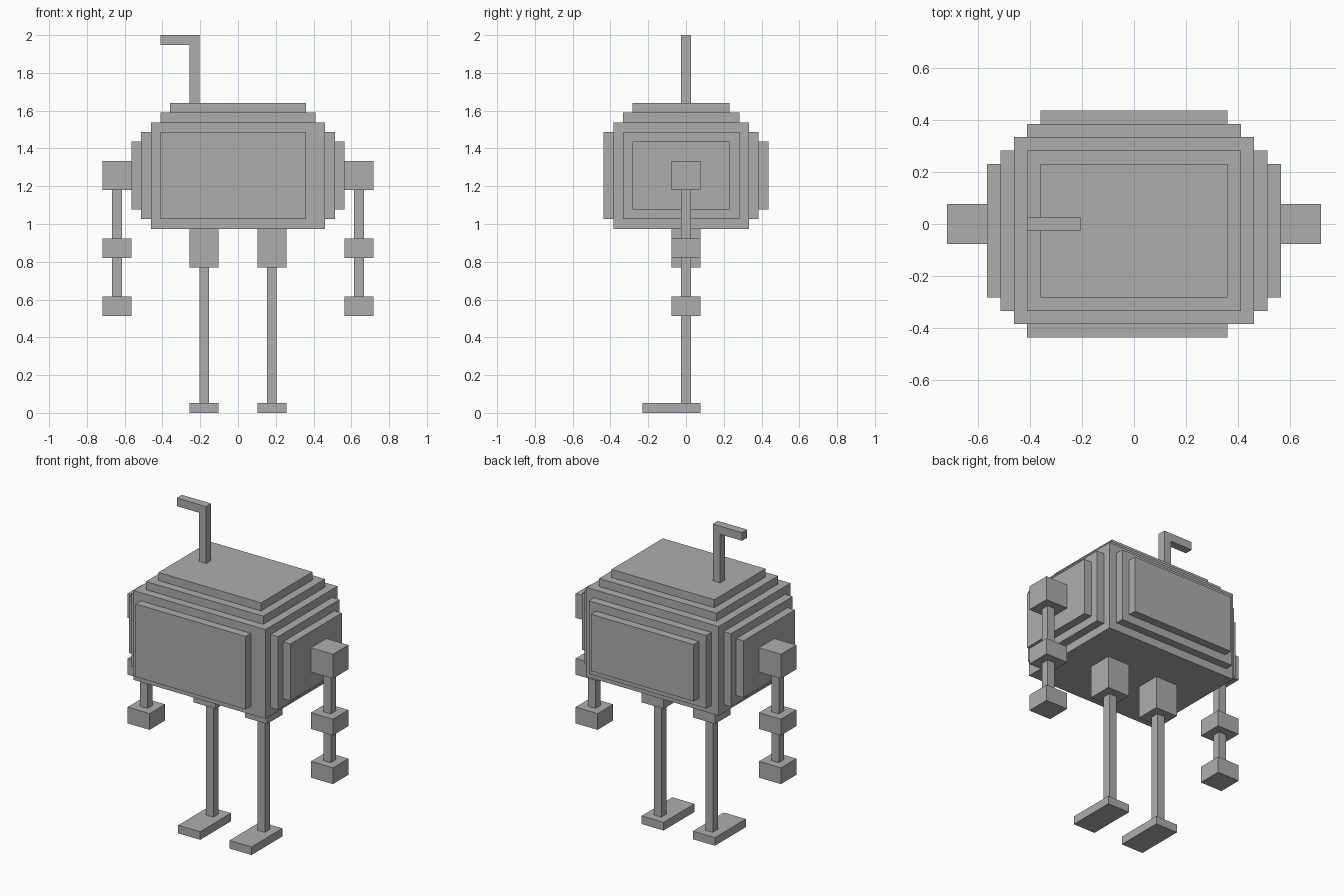
import bpy
from mathutils import Matrix, Vector

cube = bpy.data.objects.get("Cube")
if cube:
    bpy.data.objects.remove(cube, do_unlink=True)

import bmesh

U = 2 / 39  # one block of the grid the model is laid out on

grey = bpy.data.materials.new("plain_grey")
grey.use_nodes = True
colour = (0.42, 0.42, 0.42, 1)
grey.diffuse_color = colour
grey.node_tree.nodes["Principled BSDF"].inputs["Base Color"].default_value = colour


def box(name, x, y, z):
    """Box spanning the given (low, high) ranges, in blocks."""
    lo, hi = (Vector(c) * U for c in zip(x, y, z))
    bm = bmesh.new()
    bmesh.ops.create_cube(bm, size=1, matrix=Matrix.Diagonal((*(hi - lo), 1)))
    mesh = bpy.data.meshes.new(name)
    bm.to_mesh(mesh)
    bm.free()
    mesh.materials.append(grey)
    obj = bpy.data.objects.new(name, mesh)
    obj.location = (lo + hi) / 2
    bpy.context.collection.objects.link(obj)


def pair(name, x, y, z):
    """Left box and its mirrored right twin."""
    box("left_" + name, x, y, z)
    box("right_" + name, (-x[1], -x[0]), y, z)


THICK = (-1.5, 1.5)
THIN = (-0.5, 0.5)

# Body with stepped layers on the top, sides and back
box("body", (-9, 9), (-7.5, 6.5), (19, 30))
for i in range(2):
    depth = (i - 6.5, 5.5 - i)
    height = (20 + i, 29 - i)
    width = (i - 8, 8 - i)
    box(f"top_step_{i + 1}", width, depth, (30 + i, 31 + i))
    box(f"back_step_{i + 1}", width, (6.5 + i, 7.5 + i), height)
    pair(f"side_step_{i + 1}", (9 + i, 10 + i), depth, height)
box("front_panel", (-8, 7), (-8.5, -7.5), (20, 29))

# Bent pipe on the roof
box("pipe_stem", (-5, -4), THIN, (32, 38))
box("pipe_hook", (-8, -4), THIN, (38, 39))

# Arms
for name, z in (("shoulder", (23, 26)), ("elbow", (16, 18)), ("hand", (10, 12))):
    pair(name, (11, 14), THICK, z)
pair("upper_arm", (12, 13), THIN, (18, 23))
pair("forearm", (12, 13), THIN, (12, 16))

# Legs
pair("hip", (2, 5), THICK, (15, 19))
pair("leg", (3, 4), THIN, (1, 15))
pair("foot", (2, 5), (-4.5, 1.5), (0, 1))
